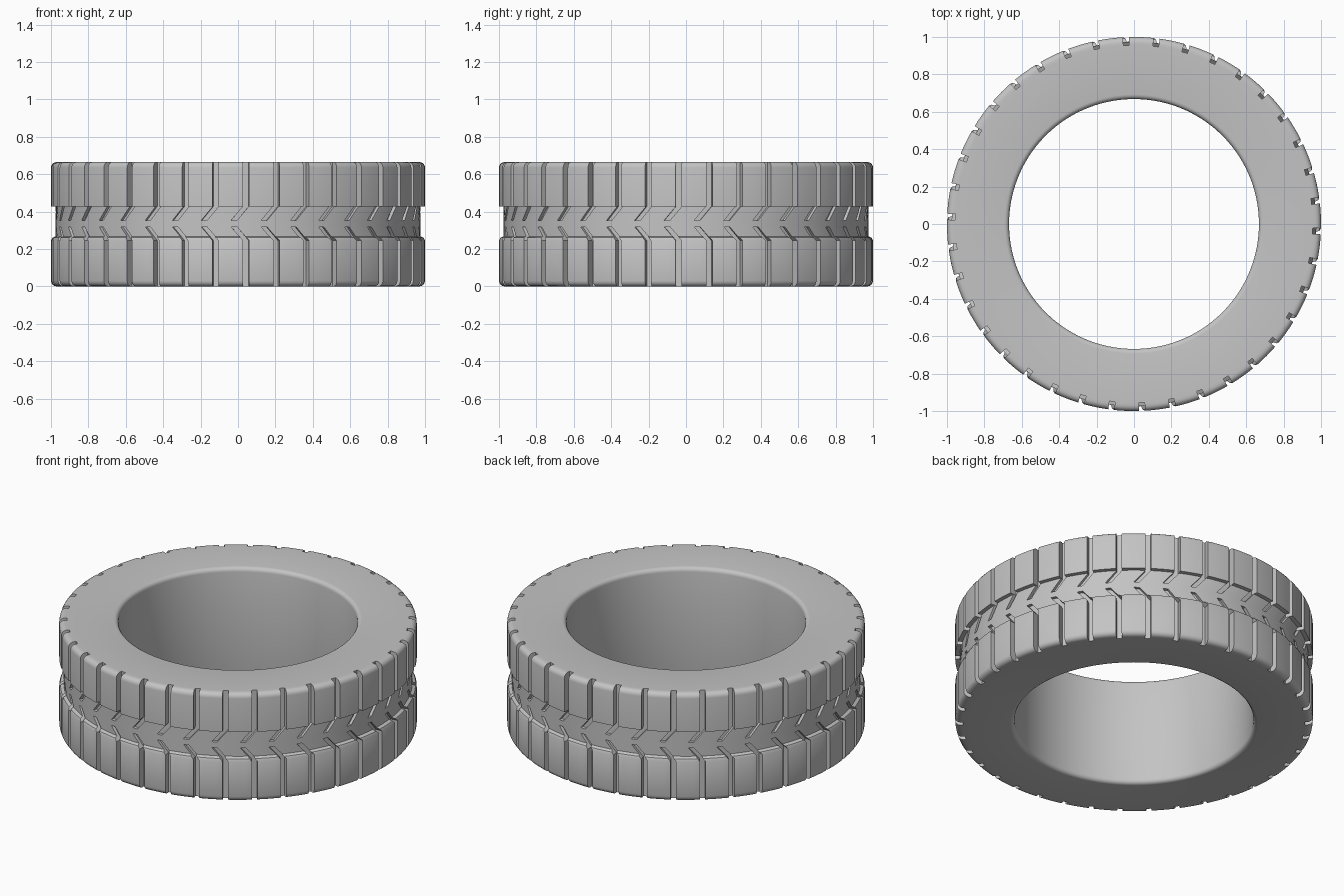
import bpy, bmesh, math

if "Cube" in bpy.data.objects:
    bpy.data.objects.remove(bpy.data.objects["Cube"])

PITCHES = 38            # tread grooves around the tyre
LAND = 4                # facets across each tread block
HEIGHT = 0.665
FLOOR = 0.956           # groove floor radius
HALF = 0.016            # half groove width, radians
START = math.radians(-90 + 2.5)
Z_LOW, Z_HIGH = 0.318, 0.353    # where the slanted groove ends stop

rubber = bpy.data.materials.new("grey rubber")
rubber.diffuse_color = (0.55, 0.55, 0.55, 1)
rubber.use_nodes = True
rubber.node_tree.nodes["Principled BSDF"].inputs["Base Color"].default_value = rubber.diffuse_color


def corner(cx, cz, r, a0, steps=4):
    """Quarter-round corner points, from angle a0 through 90 degrees."""
    return [(cx + r * math.cos(math.radians(a0 + 90 * i / steps)),
             cz + r * math.sin(math.radians(a0 + 90 * i / steps)))
            for i in range(steps + 1)]


# Tyre cross-section: tread with recessed centre band, then the inner wall
R, r = 0.03, 0.025
tread = [(FLOOR, 0)] + corner(1 - R, R, R, -90)
tread += [(1, 0.245), (0.993, 0.26), (0.975, 0.268), (0.975, Z_LOW),
          (0.975, Z_HIGH), (0.975, 0.428), (1, 0.428)]
tread += corner(1 - R, HEIGHT - R, R, 0) + [(FLOOR, HEIGHT)]
inner = corner(0.668 + r, HEIGHT - r, r, 90) + corner(0.668 + r, r, r, 180)
profile = tread + inner
rows = len(profile)
cols = PITCHES * (LAND + 1)


def shift(j):
    """Sideways bend of the groove as it enters the centre band."""
    z = profile[j][1]
    if j >= len(tread) or z <= 0.245 or z >= 0.428:
        return 0
    if z <= Z_LOW:
        return -0.065 * (z - 0.245) / (Z_LOW - 0.245)
    return -0.065 * (0.428 - z) / (0.428 - Z_HIGH)


def point(c, j, sunk=False):
    g, k = divmod(c, LAND + 1)
    pitch = 2 * math.pi / PITCHES
    a = START + g * pitch + HALF + k * (pitch - 2 * HALF) / LAND + shift(j)
    rad, z = profile[j]
    if sunk:
        rad = FLOOR
    return (rad * math.cos(a), rad * math.sin(a), z)


bm = bmesh.new()


def face(*points):
    bm.faces.new([bm.verts.new(p) for p in points])


for c in range(cols):
    d = (c + 1) % cols
    groove_column = c % (LAND + 1) == LAND
    for j in range(rows):
        k = (j + 1) % rows
        uncut = profile[j][1] == Z_LOW and profile[k][1] == Z_HIGH
        if not groove_column or j >= len(tread) - 1 or uncut:
            face(point(c, j), point(d, j), point(d, k), point(c, k))
            if groove_column and uncut:
                # Closed ends of the two slanted grooves
                for e in (j, k):
                    face(point(c, e), point(d, e), point(d, e, True), point(c, e, True))
            continue
        # Groove floor and its two side walls
        face(point(c, j, True), point(d, j, True), point(d, k, True), point(c, k, True))
        for e in (c, d):
            face(point(e, j), point(e, k), point(e, k, True), point(e, j, True))

bmesh.ops.remove_doubles(bm, verts=bm.verts[:], dist=1e-5)
bmesh.ops.recalc_face_normals(bm, faces=bm.faces[:])

mesh = bpy.data.meshes.new("tyre")
bm.to_mesh(mesh)
bm.free()
mesh.materials.append(rubber)
tyre = bpy.data.objects.new("tyre", mesh)
bpy.context.collection.objects.link(tyre)

# Smooth shading with crisp tread edges
bpy.context.view_layer.objects.active = tyre
tyre.select_set(True)
bpy.ops.object.shade_smooth_by_angle(angle=math.radians(30))
